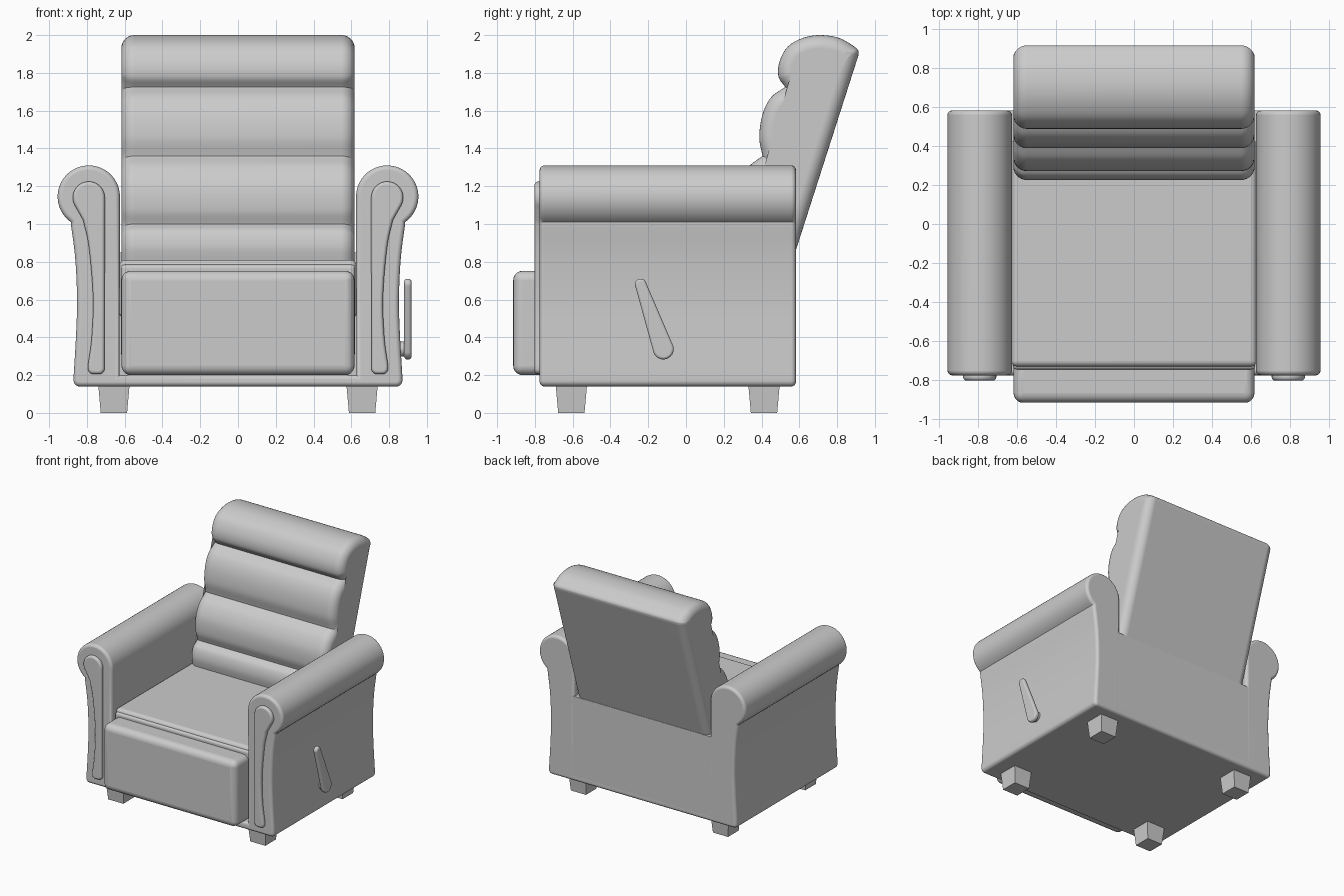
import bpy, bmesh, math
from mathutils import Vector

if "Cube" in bpy.data.objects:
    bpy.data.objects.remove(bpy.data.objects["Cube"])

GREY = (0.6, 0.6, 0.6, 1)
upholstery = bpy.data.materials.new("light grey")
upholstery.use_nodes = True
upholstery.diffuse_color = GREY
upholstery.node_tree.nodes["Principled BSDF"].inputs["Base Color"].default_value = GREY


def finish(name, bm, smooth=True, bevel=0):
    bmesh.ops.recalc_face_normals(bm, faces=bm.faces)
    mesh = bpy.data.meshes.new(name)
    bm.to_mesh(mesh)
    bm.free()
    obj = bpy.data.objects.new(name, mesh)
    bpy.context.collection.objects.link(obj)
    mesh.materials.append(upholstery)
    if bevel:
        mod = obj.modifiers.new("rounding", "BEVEL")
        mod.width, mod.segments = bevel, 5
    if smooth:
        bpy.ops.object.select_all(action="DESELECT")
        obj.select_set(True)
        bpy.context.view_layer.objects.active = obj
        bpy.ops.object.shade_smooth_by_angle(angle=math.radians(38))
        obj.modifiers.new("flat caps", "WEIGHTED_NORMAL").keep_sharp = True
    return obj


def box(name, lo, hi, bevel=0, taper=1):
    """Box between two corners; taper scales the bottom face."""
    lo, hi = Vector(lo), Vector(hi)
    mid, size = (lo + hi) / 2, hi - lo
    bm = bmesh.new()
    bmesh.ops.create_cube(bm, size=1)
    for v in bm.verts:
        k = taper if v.co.z < 0 else 1
        v.co = mid + Vector((v.co.x * size.x * k, v.co.y * size.y * k, v.co.z * size.z))
    return finish(name, bm, bevel > 0, bevel)


def spline(points, steps=8):
    """Smooth open curve through the points."""
    p = [Vector(q) for q in points]
    p = [2 * p[0] - p[1]] + p + [2 * p[-1] - p[-2]]
    out = []
    for a, b, c, d in zip(p, p[1:], p[2:], p[3:]):
        for i in range(steps):
            t = i / steps
            out.append(0.5 * (2 * b + (c - a) * t + (2 * a - 5 * b + 4 * c - d) * t ** 2
                              + (3 * b - a - 3 * c + d) * t ** 3))
    return out + [p[-2]]


def arc(cx, cy, r, start, end, steps=20):
    angles = [math.radians(start + (end - start) * i / steps) for i in range(steps + 1)]
    return [Vector((cx + r * math.cos(a), cy + r * math.sin(a))) for a in angles]


def inset(profile, d):
    """Move a closed profile inward by d."""
    n = len(profile)
    area = sum(profile[i - 1].cross(profile[i]) for i in range(n))
    side = 1 if area > 0 else -1
    out = []
    for i in range(n):
        e1 = (profile[i] - profile[i - 1]).normalized()
        e2 = (profile[(i + 1) % n] - profile[i]).normalized()
        n1, n2 = Vector((-e1.y, e1.x)), Vector((-e2.y, e2.x))
        out.append(profile[i] + (n1 + n2) * side * d / max(0.3, 1 + n1.dot(n2)))
    return out


def prism(name, profile, axis, lo, hi, r, steps=5):
    """Extrude a profile along x or y with rounded rims."""
    profile = [Vector(p) for p in profile]
    profile = [p for i, p in enumerate(profile) if (p - profile[i - 1]).length > 1e-4]
    rim = [(r * (1 - math.sin(a)), r * (1 - math.cos(a)))
           for a in (math.pi / 2 * i / steps for i in range(steps + 1))]
    levels = [(d, lo + h) for d, h in rim] + [(d, hi - h) for d, h in reversed(rim)]
    bm = bmesh.new()
    rings = []
    for d, h in levels:
        rings.append([bm.verts.new((h, p.x, p.y) if axis == "x" else (p.x, h, p.y))
                      for p in inset(profile, d)])
    for a, b in zip(rings, rings[1:]):
        for i in range(len(a)):
            bm.faces.new((a[i - 1], a[i], b[i], b[i - 1]))
    bm.faces.new(rings[0])
    bm.faces.new(rings[-1])
    return finish(name, bm)


def mirrored(points):
    return [Vector((-p.x, p.y)) for p in reversed(points)]


# Base with both rolled arms, one U-shaped section
arm = [Vector((0.627, 0.2))] + arc(0.79, 1.145, 0.165, 180, -55, 32)
arm += spline([(0.885, 1.0), (0.862, 0.82), (0.852, 0.6), (0.858, 0.4), (0.87, 0.2)], 5)
arm += arc(0.84, 0.17, 0.03, 0, -90, 5)
prism("base_and_arms", arm + mirrored(arm), "y", -0.775, 0.582, 0.025)

# Body behind and under the seat
box("seat_support", (-0.65, -0.7, 0.165), (0.65, 0.5, 0.7))
box("back_wall", (-0.65, 0.42, 0.165), (0.65, 0.581, 0.85))

# Seat and footrest
box("seat_cushion", (-0.627, -0.73, 0.5), (0.627, 0.5, 0.81), 0.03)
box("seat_front_rail", (-0.62, -0.745, 0.3), (0.62, -0.5, 0.785), 0.02)
box("footrest", (-0.617, -0.915, 0.2), (0.617, -0.69, 0.752), 0.05)

# Reclined backrest with four padded rolls
back = [Vector((0.53, 0.7)), Vector((0.24, 0.72))]
back += spline([(0.24, 0.78), (0.225, 0.88), (0.245, 0.96), (0.295, 1.0)])
back += spline([(0.295, 1.0), (0.272, 1.08), (0.28, 1.2), (0.33, 1.3), (0.405, 1.36)])
back += spline([(0.405, 1.36), (0.388, 1.46), (0.405, 1.58), (0.45, 1.67), (0.525, 1.725)])
back += spline([(0.525, 1.725), (0.49, 1.78), (0.495, 1.86), (0.54, 1.94), (0.62, 1.985),
                (0.71, 2.0), (0.81, 1.985), (0.89, 1.94), (0.913, 1.915), (0.912, 1.89)])
prism("backrest", back, "x", -0.618, 0.618, 0.07, 7)

# Raised trim on the arm fronts
trim = arc(0.79, 1.14, 0.085, 180, -30)
trim += spline([(0.82, 1.02), (0.79, 0.88), (0.768, 0.62), (0.775, 0.4), (0.795, 0.25)], 5)
trim += arc(0.765, 0.235, 0.03, 0, -90, 5) + arc(0.736, 0.235, 0.03, -90, -180, 5)
prism("left_arm_trim", trim, "y", -0.802, -0.76, 0.018)
prism("right_arm_trim", mirrored(trim), "y", -0.802, -0.76, 0.018)

# Recline lever on the left side
lever = arc(-0.24, 0.68, 0.03, 18, 198, 12) + arc(-0.12, 0.338, 0.055, 198, 378, 16)
prism("recline_lever", lever, "x", 0.88, 0.918, 0.015)
prism("lever_pivot", arc(-0.12, 0.338, 0.04, 0, 345, 23), "x", 0.83, 0.89, 0.004)

# Tapered feet
for side, x in (("left", 0.657), ("right", -0.657)):
    for end, y in (("front", -0.607), ("back", 0.413)):
        box(f"{end}_{side}_foot", (x - 0.083, y - 0.083, 0), (x + 0.083, y + 0.083, 0.15), taper=0.84)
